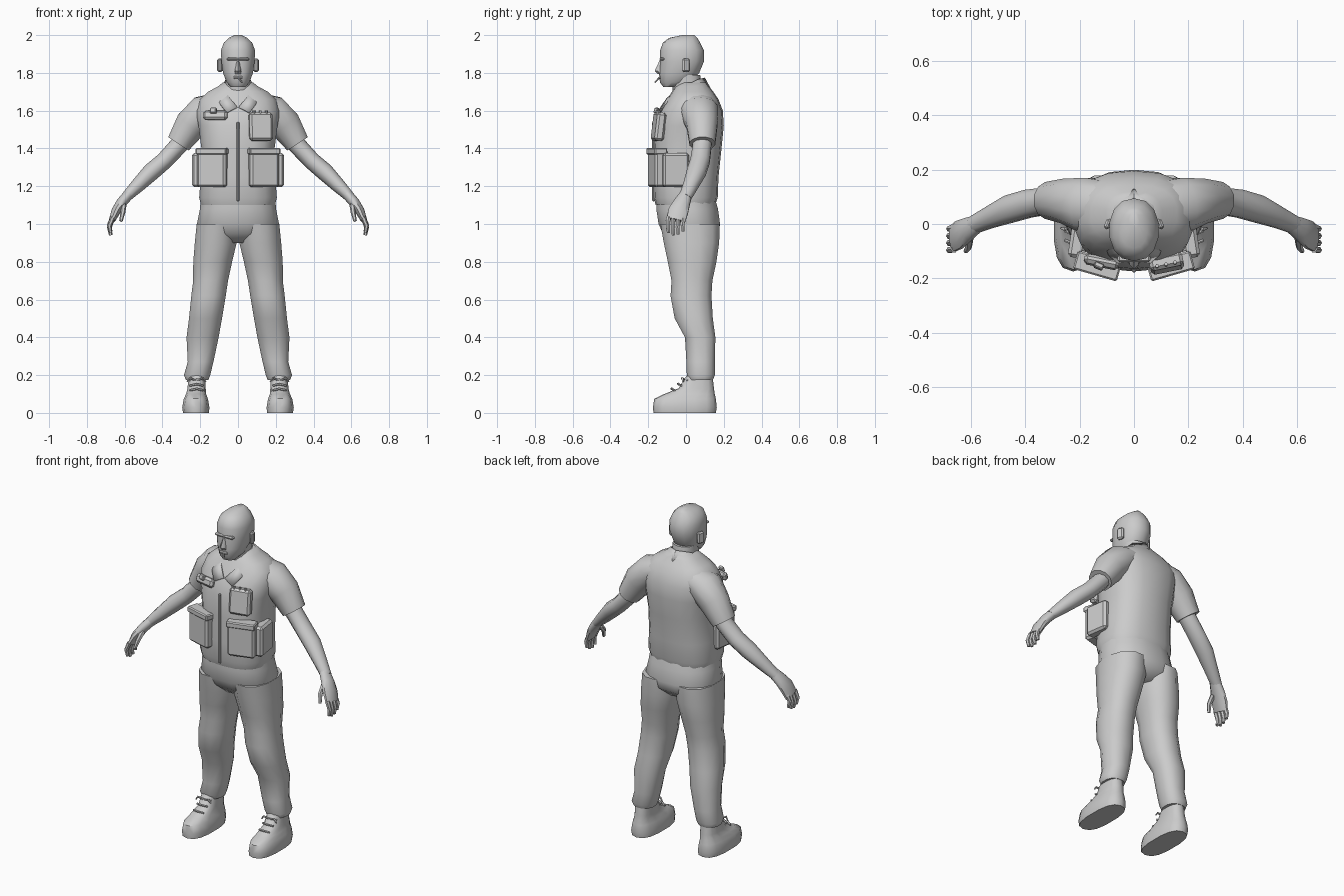
import bpy, bmesh, math
from mathutils import Vector, Matrix

default_cube = bpy.data.objects.get("Cube")
if default_cube:
    bpy.data.objects.remove(default_cube, do_unlink=True)

grey = bpy.data.materials.new("plain grey")
grey.use_nodes = True
grey.diffuse_color = (0.6, 0.6, 0.6, 1)
grey.node_tree.nodes["Principled BSDF"].inputs["Base Color"].default_value = grey.diffuse_color


def finish(name, bm, angle=50):
    """Turn a bmesh into a grey, smoothly shaded object."""
    bmesh.ops.recalc_face_normals(bm, faces=bm.faces)
    mesh = bpy.data.meshes.new(name)
    bm.to_mesh(mesh)
    bm.free()
    mesh.materials.append(grey)
    obj = bpy.data.objects.new(name, mesh)
    bpy.context.collection.objects.link(obj)
    bpy.ops.object.select_all(action='DESELECT')
    obj.select_set(True)
    bpy.context.view_layer.objects.active = obj
    bpy.ops.object.shade_smooth_by_angle(angle=math.radians(angle))
    return obj


def skin(name, loops, side=1, angle=50):
    """Bridge closed loops of points and cap both ends; side=-1 mirrors in x."""
    bm = bmesh.new()
    rings = [[bm.verts.new((p[0] * side, p[1], p[2])) for p in loop] for loop in loops]
    count = len(rings[0])
    for low, high in zip(rings, rings[1:]):
        for i in range(count):
            j = (i + 1) % count
            bm.faces.new((low[i], low[j], high[j], high[i]))
    bm.faces.new(rings[0])
    bm.faces.new(rings[-1])
    return finish(name, bm, angle)


def oval(sides, power):
    """Unit superellipse outline."""
    outline = []
    for i in range(sides):
        a = math.tau * (i + 0.5) / sides
        c, s = math.cos(a), math.sin(a)
        outline.append((math.copysign(abs(c) ** (2 / power), c),
                        math.copysign(abs(s) ** (2 / power), s)))
    return outline


def stack(name, levels, sides=14, power=2.3, side=1, angle=50):
    """Loft of level outlines: (z, x min, x max, y min, y max)."""
    outline = oval(sides, power)
    loops = [[((a + b) / 2 + u * (b - a) / 2, (c + d) / 2 + v * (d - c) / 2, z)
              for u, v in outline] for z, a, b, c, d in levels]
    return skin(name, loops, side, angle)


def centred(name, levels, **options):
    """Loft symmetric in x: (z, half width, y min, y max)."""
    return stack(name, [(z, -w, w, c, d) for z, w, c, d in levels], **options)


def limb(name, stations, sides=10, side=1):
    """Loft along a path: (x, y, z, half depth, half thickness)."""
    points = [Vector(s[:3]) for s in stations]
    loops = []
    for i, station in enumerate(stations):
        along = (points[min(i + 1, len(points) - 1)] - points[max(i - 1, 0)]).normalized()
        depth = Vector((0, 1, 0))
        depth = (depth - along * depth.dot(along)).normalized()
        thick = along.cross(depth)
        loops.append([points[i] + depth * u * station[3] + thick * v * station[4]
                      for u, v in oval(sides, 2)])
    return skin(name, loops, side)


def block(name, centre, size, turn=0, tilt=0, bevel=0.012):
    """Softened box, turned about z after tilting about x."""
    bm = bmesh.new()
    bmesh.ops.create_cube(bm, size=1, matrix=Matrix.Diagonal((*size, 1)))
    bmesh.ops.bevel(bm, geom=bm.edges[:], offset=bevel, segments=1, affect='EDGES')
    bm.transform(Matrix.Translation(centre) @ Matrix.Rotation(turn, 4, 'Z')
                 @ Matrix.Rotation(tilt, 4, 'X'))
    return finish(name, bm, 35)


# Head, neck and face
centred("head", [
    (1.725, .04, -.12, -.04), (1.75, .062, -.138, .03), (1.8, .081, -.143, .07),
    (1.86, .09, -.137, .095), (1.92, .092, -.137, .095), (1.96, .077, -.122, .075),
    (1.985, .05, -.09, .06), (2, .02, -.02, .045)], power=2.2)
centred("neck", [(1.62, .075, -.07, .1), (1.7, .067, -.07, .085), (1.79, .068, -.08, .075)])
centred("nose", [(1.795, .019, -.15, -.1), (1.81, .02, -.166, -.1),
                 (1.84, .012, -.152, -.1), (1.87, .009, -.138, -.1)], sides=6, power=2)
block("brow", (0, -.127, 1.873), (.12, .026, .016), bevel=.006)
block("lips", (0, -.137, 1.775), (.05, .016, .016), bevel=.005)
limb("cigarette", [(0, -.14, 1.776, .004, .004), (.022, -.165, 1.75, .004, .004)], sides=6)

# Vest and shirt body
centred("vest", [
    (1.1, .198, -.16, .155), (1.14, .208, -.172, .168), (1.25, .2, -.175, .172),
    (1.4, .196, -.17, .188), (1.52, .212, -.165, .2), (1.6, .225, -.135, .195),
    (1.66, .205, -.1, .172), (1.7, .16, -.075, .145), (1.73, .105, -.055, .12),
    (1.75, .08, -.03, .105)], sides=18, power=2.5)
block("front_zip", (0, -.173, 1.33), (.014, .012, .42), bevel=.004)
block("left_chest_pocket", (.12, -.145, 1.515), (.125, .05, .15), turn=.2, tilt=-.12)
for i in range(3):
    x = .085 + .033 * i
    limb(f"pen_{i + 1}", [(x, -.177 + .2 * (x - .08), 1.47, .007, .007),
                          (x, -.155 + .2 * (x - .08), 1.6, .007, .007)], sides=6)
block("right_chest_flap", (-.12, -.14, 1.575), (.13, .035, .05), turn=-.2, tilt=-.25)
block("right_chest_tab", (-.13, -.155, 1.6), (.035, .02, .03), turn=-.4, tilt=-.3, bevel=.004)

# Collar, folded outward and open in a V
collar_top = [(0, .1, 1.775), (.065, .06, 1.765), (.085, -.02, 1.725),
              (.045, -.1, 1.67), (.004, -.135, 1.62)]
collar_edge = [(0, .13, 1.72), (.09, .085, 1.715), (.12, -.03, 1.68),
               (.095, -.115, 1.635), (.06, -.145, 1.59)]
for side, word in ((1, "left"), (-1, "right")):
    bm = bmesh.new()
    rows = [[bm.verts.new((x * side, y, z)) for x, y, z in row]
            for row in (collar_top, collar_edge)]
    for i in range(len(collar_top) - 1):
        bm.faces.new((rows[0][i], rows[0][i + 1], rows[1][i + 1], rows[1][i]))
    collar = finish(word + "_collar", bm)
    thickness = collar.modifiers.new("thickness", 'SOLIDIFY')
    thickness.thickness = .008

# Parts found on both sides
for side, word in ((1, "left"), (-1, "right")):
    block(word + "_ear", (.096 * side, .0, 1.84), (.022, .04, .07), turn=.4 * side, bevel=.008)

    # Vest pockets with flaps
    block(word + "_lower_pocket", (.135 * side, -.15, 1.295), (.16, .07, .2), turn=.28 * side)
    block(word + "_pocket_flap", (.135 * side, -.155, 1.385), (.168, .07, .035),
          turn=.28 * side, bevel=.006)
    block(word + "_side_pocket", (.205 * side, -.055, 1.285), (.06, .14, .18), turn=.15 * side)

    # Short sleeve, arm and hand
    limb(word + "_sleeve", [
        (.1, .06, 1.63, .1, .07), (.18, .07, 1.595, .105, .092), (.25, .085, 1.525, .085, .088),
        (.315, .087, 1.425, .07, .067)], sides=12, side=side)
    limb(word + "_arm", [
        (.25, .085, 1.5, .055, .055), (.32, .085, 1.41, .052, .048), (.39, .075, 1.335, .054, .046),
        (.46, .055, 1.275, .053, .047), (.53, .025, 1.205, .042, .038),
        (.595, -.005, 1.14, .034, .027)], side=side)
    limb(word + "_hand", [
        (.58, 0, 1.155, .034, .028), (.615, -.02, 1.115, .045, .028),
        (.645, -.04, 1.07, .055, .025), (.667, -.053, 1.02, .052, .017)], side=side)
    for i in range(4):
        y = -.093 + .026 * i
        drop = (0, .012, .008, -.008)[i]
        limb(f"{word}_finger_{i + 1}", [
            (.663, y, 1.035, .013, .013), (.681, y - .003, .99 - drop, .012, .012),
            (.674, y, .953 - drop, .009, .009)], sides=6, side=side)
    limb(word + "_thumb", [
        (.605, -.045, 1.1, .017, .015), (.61, -.085, 1.06, .014, .013),
        (.62, -.1, 1.015, .009, .009)], sides=6, side=side)

    # Trouser leg, with a loose knee and cuff
    stack(word + "_trouser_leg", [
        (1, .005, .222, -.14, .183), (.9, .004, .232, -.122, .18), (.8, .028, .24, -.1, .165),
        (.7, .05, .24, -.08, .143), (.62, .062, .25, -.085, .138), (.5, .082, .262, -.063, .145),
        (.4, .1, .275, -.008, .158), (.27, .128, .268, 0, .155), (.2, .145, .288, .002, .155),
        (.175, .155, .278, .012, .145)], sides=12, side=side)

    # Shoe with an ankle, tongue and laces
    stack(word + "_shoe", [
        (0, .152, .292, -.172, .158), (.03, .15, .297, -.175, .163), (.075, .158, .288, -.168, .158),
        (.1, .168, .276, -.115, .152), (.13, .17, .268, -.04, .148),
        (.2, .175, .263, .005, .14)], sides=14, power=2.6, side=side)
    for i in range(3):
        z = .12 + .025 * i
        y = -.07 + .035 * i
        limb(f"{word}_lace_{i + 1}", [
            (.185, y + .01, z, .006, .006), (.218, y - .006, z + .008, .007, .007),
            (.255, y + .01, z, .006, .006)], sides=6, side=side)
    for end in (-1, 1):
        limb(f"{word}_bow_{end + 2}", [
            (.22, -.005, .17, .005, .005), (.22 + .035 * end, -.02, .185, .007, .006),
            (.22 + .05 * end, -.015, .165, .004, .004)], sides=6, side=side)

# Hips joining the trouser legs
centred("trouser_hips", [
    (1.14, .2, -.155, .155), (1.08, .205, -.16, .172), (1, .221, -.148, .183),
    (.95, .2, -.125, .175), (.9, .09, -.07, .12)], sides=16)
